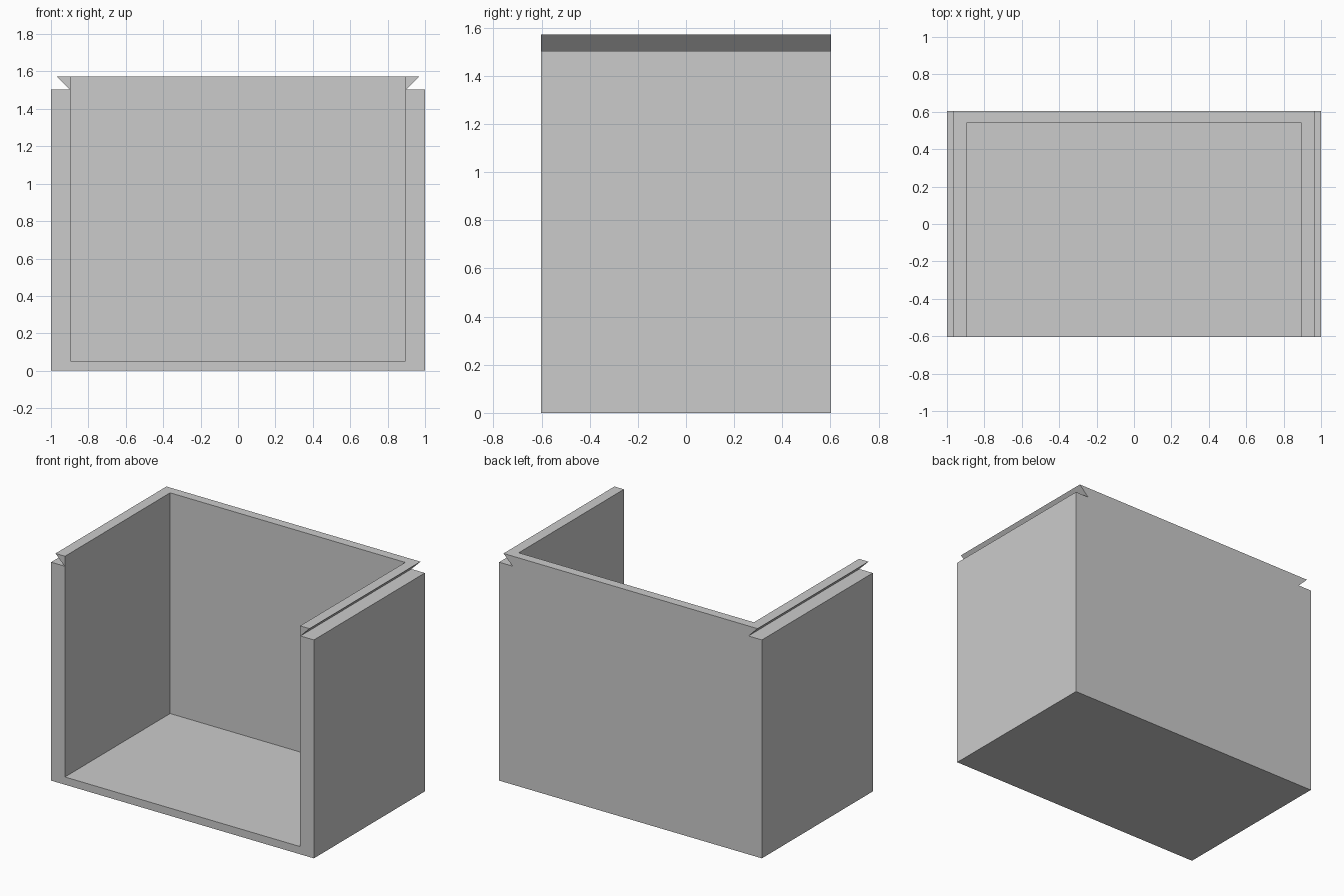
import bpy
import bmesh

if "Cube" in bpy.data.objects:
    bpy.data.objects.remove(bpy.data.objects["Cube"], do_unlink=True)

WIDTH, DEPTH, HEIGHT = 1.0, 0.603, 1.572   # half width, half depth, full height
SHOULDER, INNER, FLOOR, BACK = 1.503, 0.895, 0.053, 0.54

# Single grey material
grey = bpy.data.materials.new("plain grey")
grey.use_nodes = True
colour = (0.6, 0.6, 0.6, 1)
grey.diffuse_color = colour
grey.node_tree.nodes["Principled BSDF"].inputs["Base Color"].default_value = colour


def extrude_profile(name, half, y0, y1):
    """Mirror a right-hand x/z outline and extrude it along y."""
    outline = half + [(-x, z) for x, z in reversed(half)]
    bm = bmesh.new()
    face = bm.faces.new([bm.verts.new((x, y0, z)) for x, z in outline])
    new = bmesh.ops.extrude_face_region(bm, geom=[face])["geom"]
    moved = [v for v in new if isinstance(v, bmesh.types.BMVert)]
    bmesh.ops.translate(bm, verts=moved, vec=(0, y1 - y0, 0))
    bmesh.ops.recalc_face_normals(bm, faces=bm.faces)
    mesh = bpy.data.meshes.new(name)
    bm.to_mesh(mesh)
    bm.free()
    mesh.materials.append(grey)
    obj = bpy.data.objects.new(name, mesh)
    bpy.context.collection.objects.link(obj)
    return obj


# Box body with a dovetail rail along the top of each side
body = extrude_profile(
    "box_body",
    [(WIDTH, 0), (WIDTH, SHOULDER), (INNER + 0.003, SHOULDER), (0.967, HEIGHT)],
    -DEPTH, DEPTH)

# Cavity, open at the front and top
cavity = extrude_profile("cavity_cutter", [(INNER, FLOOR), (INNER, 2)], -1, BACK)
cavity.hide_render = True

cut = body.modifiers.new("cavity", "BOOLEAN")
cut.operation = "DIFFERENCE"
cut.solver = "EXACT"
cut.object = cavity
bpy.context.view_layer.objects.active = body
bpy.ops.object.modifier_apply(modifier=cut.name)
bpy.data.objects.remove(cavity, do_unlink=True)
